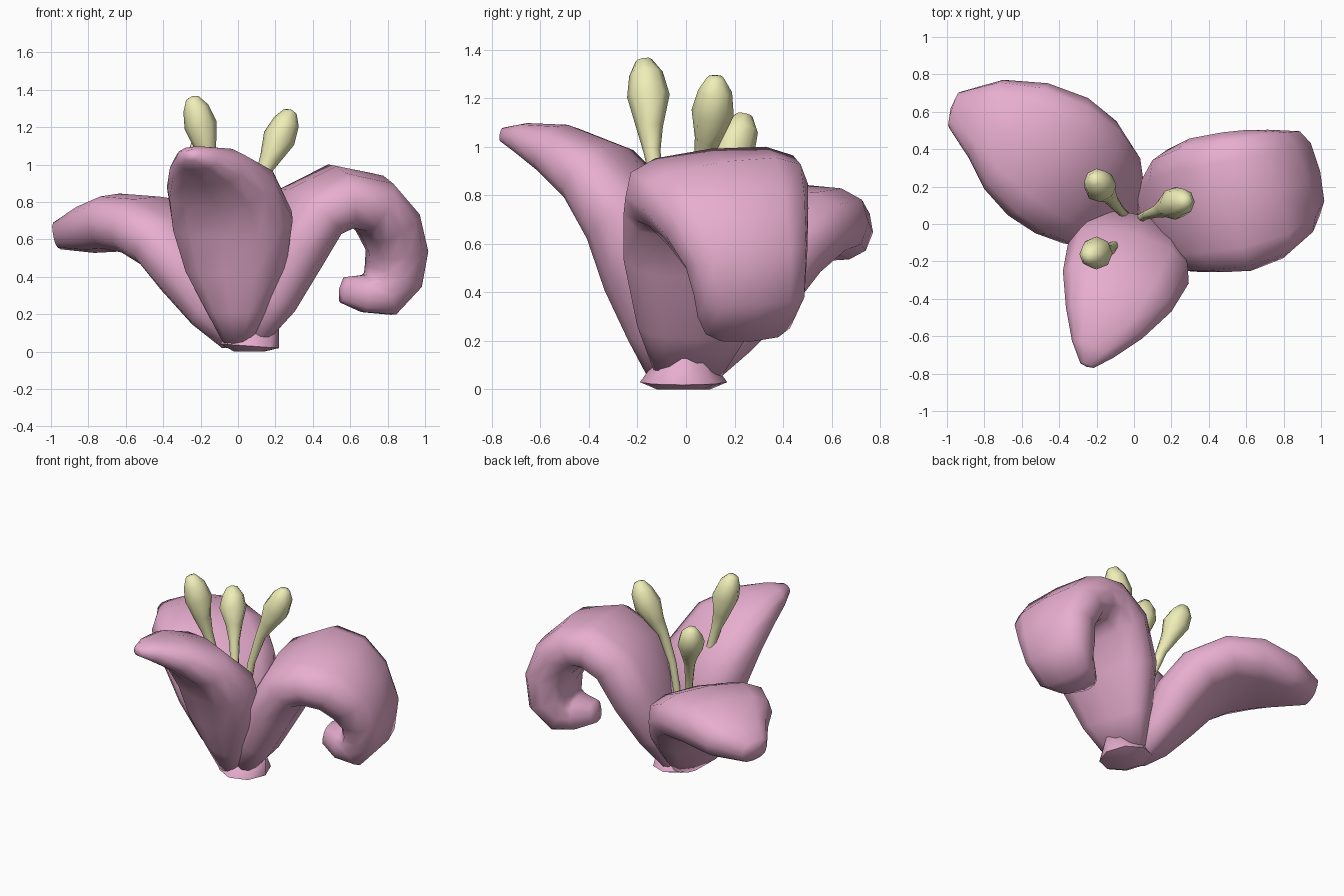
import bpy, bmesh, math
from mathutils import Vector

if "Cube" in bpy.data.objects:
    bpy.data.objects.remove(bpy.data.objects["Cube"])


def material(name, color):
    m = bpy.data.materials.new(name)
    m.diffuse_color = color
    m.use_nodes = True
    m.node_tree.nodes["Principled BSDF"].inputs["Base Color"].default_value = m.diffuse_color
    return m


PINK = material("petal_pink", (0.80, 0.42, 0.62, 1))
YELLOW = material("stamen_yellow", (0.86, 0.85, 0.47, 1))


def power(v, e):
    return math.copysign(abs(v) ** e, v) if abs(v) > 1e-6 else 0.0


def loft(name, rows, wide, mat, sides, blunt=1.0):
    """Sweep rounded sections along a path; each row is x, y, z, half width, half thickness."""
    bm = bmesh.new()
    pts = [Vector(r[:3]) for r in rows]
    wide = Vector(wide).normalized()
    rings, ends = [], []
    for i, r in enumerate(rows):
        t = (pts[min(i + 1, len(pts) - 1)] - pts[max(i - 1, 0)]).normalized()
        w = (wide - t * wide.dot(t)).normalized()
        n = t.cross(w)
        ring = []
        for k in range(sides):
            a = 2 * math.pi * k / sides
            ring.append(bm.verts.new(pts[i] + w * r[3] * power(math.cos(a), blunt)
                                     + n * r[4] * power(math.sin(a), blunt)))
        rings.append(ring)
        ends.append(pts[i] + t * 0.3 * r[4])
    for a, b in zip(rings, rings[1:]):
        for k in range(sides):
            j = (k + 1) % sides
            bm.faces.new((a[k], a[j], b[j], b[k]))
    # Flat start, softly domed tip
    bm.faces.new(rings[0][::-1])
    pole = bm.verts.new(ends[-1])
    for k in range(sides):
        bm.faces.new((rings[-1][k], rings[-1][(k + 1) % sides], pole))
    bmesh.ops.recalc_face_normals(bm, faces=bm.faces[:])
    me = bpy.data.meshes.new(name)
    bm.to_mesh(me)
    bm.free()
    ob = bpy.data.objects.new(name, me)
    bpy.context.collection.objects.link(ob)
    me.materials.append(mat)
    bpy.ops.object.select_all(action='DESELECT')
    ob.select_set(True)
    bpy.context.view_layer.objects.active = ob
    bpy.ops.object.shade_smooth_by_angle(angle=math.radians(75))
    return ob


# Front petal, leaning out and up
loft("front_petal", [
    (0, -.08, .05, .08, .07), (0, -.10, .22, .17, .13), (-.01, -.13, .45, .28, .19),
    (-.03, -.21, .70, .34, .185), (-.09, -.36, .89, .31, .15), (-.16, -.53, .99, .22, .11),
    (-.22, -.67, 1.035, .12, .065), (-.25, -.755, 1.05, .04, .03)],
    (.95, -.31, 0), PINK, 12, .8)

# Left petal, arching over
loft("left_petal", [
    (-.02, .04, .05, .09, .06), (-.10, .08, .20, .21, .12), (-.20, .16, .41, .32, .17),
    (-.31, .25, .58, .37, .175), (-.46, .36, .67, .38, .165), (-.63, .47, .69, .33, .155),
    (-.79, .56, .655, .23, .13), (-.96, .61, .62, .10, .075)],
    (.54, .84, 0), PINK, 12, .75)

# Right petal, curled down and back under
loft("right_petal", [
    (.07, .01, .06, .14, .06), (.16, .03, .26, .24, .13), (.27, .07, .53, .34, .165),
    (.39, .10, .75, .37, .17), (.55, .12, .83, .38, .165), (.70, .16, .80, .36, .16),
    (.80, .21, .69, .31, .16), (.85, .25, .54, .26, .15), (.83, .26, .40, .235, .145),
    (.76, .24, .31, .20, .13), (.67, .22, .31, .16, .10), (.56, .20, .33, .08, .07)],
    (-.22, .97, .10), PINK, 12, .7)

# Short base where the petals meet
loft("flower_base", [
    (.06, -.01, 0, .08, .11), (.06, -.01, .03, .16, .18), (.07, -.01, .14, .15, .10)],
    (1, 0, 0), PINK, 8)

# Stamens: thin stalk swelling into a club-shaped head
RADII = (.02, .025, .035, .055, .088, .07, .035)
PATHS = {
    "stamen_front": [(-.03, -.03, .2), (-.10, -.11, .8), (-.14, -.14, .98), (-.17, -.15, 1.08),
                     (-.20, -.155, 1.21), (-.225, -.165, 1.30), (-.245, -.175, 1.355)],
    "stamen_right": [(.0, .01, .2), (.07, .05, .75), (.13, .07, .95), (.17, .09, 1.03),
                     (.22, .11, 1.14), (.26, .12, 1.23), (.28, .12, 1.285)],
    "stamen_back": [(0, 0, .2), (-.08, .08, .65), (-.12, .13, .82), (-.15, .17, .91),
                    (-.18, .20, 1.01), (-.20, .23, 1.08), (-.215, .24, 1.13)],
}
for name, path in PATHS.items():
    loft(name, [p + (r, r) for p, r in zip(path, RADII)], (1, 0, 0), YELLOW, 8)
